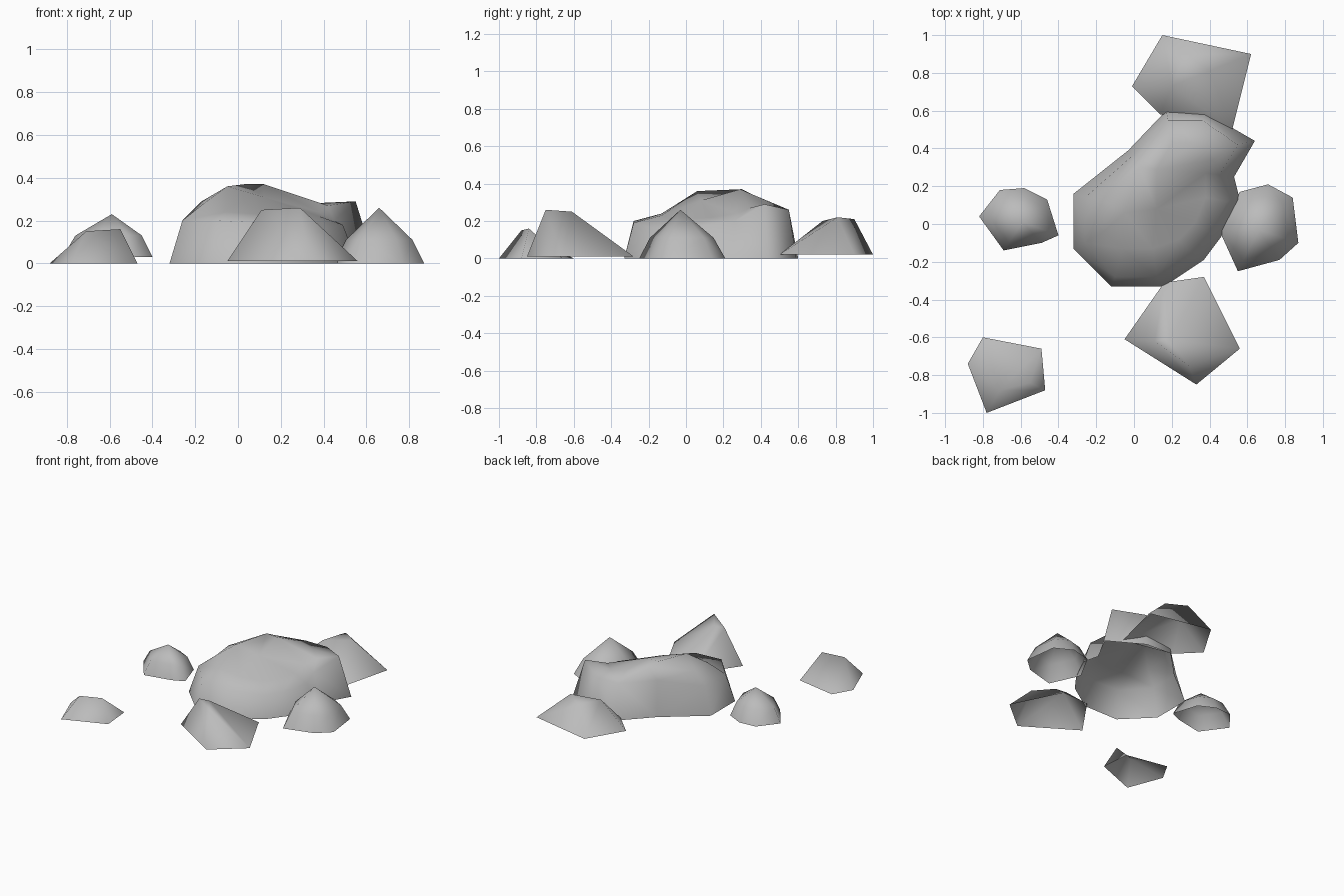
import bpy
import bmesh
from mathutils import Vector

cube = bpy.data.objects.get("Cube")
if cube:
    bpy.data.objects.remove(cube, do_unlink=True)

# Single stone colour
stone = bpy.data.materials.new("stone_grey")
stone.use_nodes = True
stone_colour = (0.5, 0.5, 0.5, 1)
stone.diffuse_color = stone_colour
stone.node_tree.nodes["Principled BSDF"].inputs["Base Color"].default_value = stone_colour


def flat_ring(points, height):
    """Outline in hundredths of a unit, placed at one height."""
    return [Vector((x, y, height)) for x, y in points]


def shrink_ring(ring, centre, amount, height):
    """Copy a ring, pulled towards a centre and lifted."""
    result = []
    for point in ring:
        moved = centre.lerp(point, amount)
        moved.z = height
        result.append(moved)
    return result


def snap_ring(ring, crest):
    """Give every ring point its nearest crest point, seen from above."""
    return [min(crest, key=lambda c: (c.xy - p.xy).length) for p in ring]


def build_rock(name, rings, crest):
    """Loft rings upward, close them onto the crest, leave the base open."""
    mesh = bmesh.new()
    verts = {}

    def vert(point):
        key = tuple(point)
        if key not in verts:
            verts[key] = mesh.verts.new(point / 100)
        return verts[key]

    def face(corners):
        unique = list(dict.fromkeys(vert(c) for c in corners))
        if len(unique) > 2:
            mesh.faces.new(unique)

    crest = [Vector(c) for c in crest]
    levels = rings + [snap_ring(rings[-1], crest)]
    for low, high in zip(levels, levels[1:]):
        for i in range(len(low)):
            j = (i + 1) % len(low)
            face((low[i], low[j], high[j], high[i]))
    face(crest)
    bmesh.ops.triangulate(mesh, faces=[f for f in mesh.faces if len(f.verts) > 3])
    bmesh.ops.recalc_face_normals(mesh, faces=mesh.faces)
    # An open shell must face outward
    if sum(f.normal.z * f.calc_area() for f in mesh.faces) < 0:
        bmesh.ops.reverse_faces(mesh, faces=mesh.faces)
    for f in mesh.faces:
        f.smooth = True
    data = bpy.data.meshes.new(name)
    mesh.to_mesh(data)
    mesh.free()
    data.materials.append(stone)
    bpy.context.collection.objects.link(bpy.data.objects.new(name, data))


def build_peaked_rock(name, outline, base, shoulder, peak):
    """Pebble with steep sides, a rounded shoulder and one peak."""
    foot = flat_ring(outline, base)
    top = Vector(peak)
    build_rock(name, [foot, shrink_ring(foot, top, 0.74, shoulder)], [top])


def build_flat_rock(name, outline, base, crest):
    """Chunk whose sides slope straight to a small crest."""
    build_rock(name, [flat_ring(outline, base)], crest)


# Large central boulder: foot, shoulder, upper slope and crest
foot = flat_ring([(-32, 16), (-32, -13), (-12, -33), (16, -33), (37, -19), (46, -7),
                  (56, 13), (53, 25), (64, 44), (38, 59), (17, 60), (-3, 39)], 0)
shoulder = [Vector(p) for p in (
    (-26, 14, 20), (-26, -10, 20), (-10, -28, 20), (12, -28, 19),
    (32, -17, 16), (41, -5, 16), (49, 12, 18), (45, 26, 20),
    (55, 42, 29), (36, 55, 26), (18, 55, 26), (-1, 36, 26))]
slope = [Vector(p) for p in (
    (-17, 13, 29), (-16, -4, 28), (-6, -13, 24), (10, -13, 23),
    (24, -8, 21), (32, 0, 21), (38, 14, 22), (38, 27, 24),
    (42, 34, 27), (33, 43, 28), (20, 43, 31), (5, 36, 34))]
build_rock("central_boulder", [foot, shoulder, slope],
           [(-5, 6, 36), (12, 8, 31), (12, 29, 37), (3, 30, 37)])

# Slanted chunks behind and in front of the boulder
build_flat_rock("back_rock", [(15, 100), (-1, 73), (14, 58), (52, 50), (62, 90)], 2,
                [(27, 90, 21), (20, 73, 20), (40, 81, 22)])
build_flat_rock("front_rock", [(-5, -61), (33, -85), (56, -66), (37, -28), (16, -31)], 1,
                [(11, -62, 25), (29, -75, 26), (19, -61, 25)])
build_flat_rock("small_front_rock",
                [(-88, -74), (-78, -100), (-47, -88), (-49, -66), (-80, -60)], 0,
                [(-71, -88, 15), (-55, -84, 16)])

# Peaked pebbles on either side
build_peaked_rock("left_rock", [(45, -3), (55, -25), (77, -19), (87, -10),
                                (84, 14), (71, 21), (56, 17)], 0, 11, (66, -3, 26))
build_peaked_rock("right_rock", [(-82, 4), (-69, -14), (-49, -10), (-40, -6),
                                 (-46, 13), (-58, 19), (-71, 18)], 3, 13, (-59, 1, 23))
